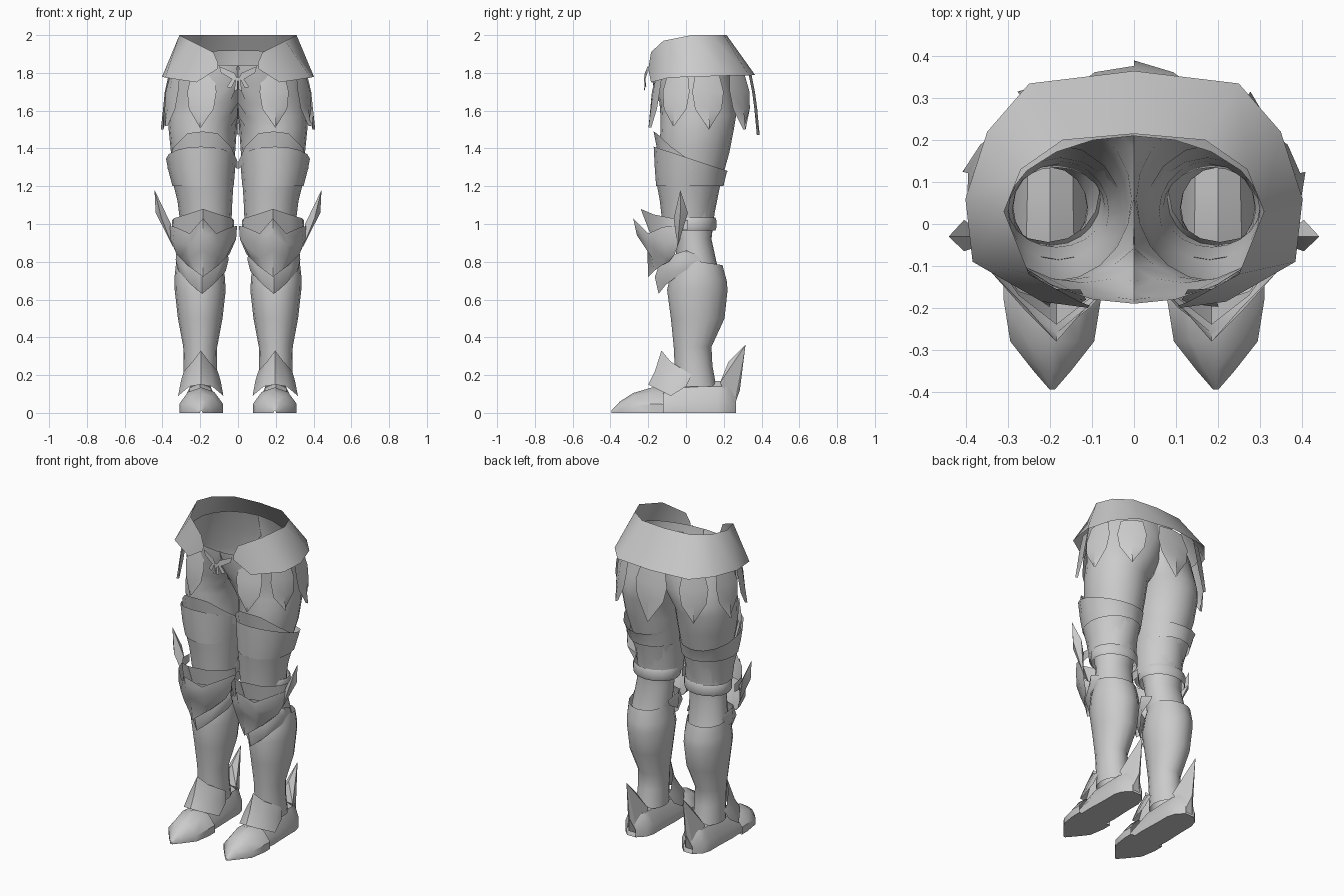
import bpy, bmesh, math
from mathutils import Vector

steel = bpy.data.materials.new("grey_steel")
steel.diffuse_color = (0.6, 0.6, 0.6, 1)


def finish(name, bm, angle=40):
    bmesh.ops.remove_doubles(bm, verts=bm.verts, dist=0.0005)
    bmesh.ops.recalc_face_normals(bm, faces=bm.faces)
    me = bpy.data.meshes.new(name)
    bm.to_mesh(me)
    bm.free()
    me.materials.append(steel)
    me.shade_smooth()
    me.set_sharp_from_angle(angle=math.radians(angle))
    ob = bpy.data.objects.new(name, me)
    bpy.context.collection.objects.link(ob)
    return ob


def skin(bm, rows, closed=False):
    """Bridge rows of points with quads."""
    vs = [[bm.verts.new(p) for p in r] for r in rows]
    n = len(rows[0])
    for a, b in zip(vs, vs[1:]):
        for i in range(n if closed else n - 1):
            j = (i + 1) % n
            quad = (a[i], a[j], b[j], b[i])
            if all(abs(v.co.x) < 1e-5 for v in quad):
                continue                      # skip the inner seam
            bm.faces.new(quad)


def flip(rows, s):
    return [[(s * x, y, z) for x, y, z in r] for r in rows]


def loft(name, rings, n=16):
    """Mirrored tube pair. ring = z, cx, cy, rx, ry, slope along y"""
    rows = []
    for z, cx, cy, rx, ry, slope in rings:
        row = []
        for i in range(n):
            a = 2 * math.pi * i / n
            dy = ry * math.sin(a)
            row.append((max(0, cx + rx * math.cos(a)), cy + dy, z + slope * dy))
        rows.append(row)
    for s, side in ((1, "left"), (-1, "right")):
        bm = bmesh.new()
        skin(bm, flip(rows, s), True)
        finish(f"{side}_{name}", bm)


def plate(name, cx, rows, angle=35):
    """Mirrored pair of plates; each row runs from the ridge outwards."""
    full = [[(cx - x, y, z) for x, y, z in r[:0:-1]] + [(cx + x, y, z) for x, y, z in r]
            for r in rows]
    for s, side in ((1, "left"), (-1, "right")):
        bm = bmesh.new()
        skin(bm, flip(full, s))
        finish(f"{side}_{name}", bm, angle)


def spike(name, pts):
    for s, side in ((1, "left"), (-1, "right")):
        bm = bmesh.new()
        for x, y, z in pts:
            bm.verts.new((s * x, y, z))
        bmesh.ops.convex_hull(bm, input=bm.verts)
        finish(f"{side}_{name}", bm, 30)


# trousers: open waist flowing into two legs
loft("trouser", [
    (1.88, 0, .01, .315, .2, .2), (1.76, .04, .035, .31, .21, .1),
    (1.64, .12, .06, .24, .2, 0), (1.57, .165, .065, .2, .2, 0),
    (1.51, .187, .06, .181, .195, 0), (1.38, .185, .045, .17, .185, 0),
    (1.2, .17, .025, .14, .155, 0), (1.05, .18, .03, .12, .12, 0),
    (.92, .185, .04, .115, .095, 0), (.76, .2, .06, .12, .11, 0)], 20)

# thigh armour
loft("thigh_band", [(1.345, .196, .025, .185, .196, -.33),
                    (1.28, .192, .025, .176, .19, -.05),
                    (1.2, .185, .02, .162, .178, 0)])
loft("thigh_guard", [(1.24, .186, .015, .164, .175, 0),
                     (1.12, .175, .01, .145, .148, 0),
                     (1.0, .17, .01, .135, .135, 0)])
plate("thigh_collar", .188, [
    [(0, -.172, 1.49), (.08, -.155, 1.48), (.15, -.08, 1.41), (.186, .03, 1.33)],
    [(0, -.15, 1.38), (.08, -.135, 1.37), (.15, -.07, 1.33), (.184, .03, 1.29)]])

# knee armour
loft("knee_band", [(1.035, .18, .035, .14, .12, 0), (1.02, .18, .035, .146, .126, 0),
                   (.98, .18, .035, .146, .126, 0), (.965, .18, .035, .14, .12, 0)])
plate("knee_rim", .185, [
    [(0, -.24, 1.08), (.09, -.17, 1.05), (.155, -.07, 1.03), (.165, .01, 1.02)],
    [(0, -.19, .95), (.09, -.16, .95), (.16, -.07, .96), (.165, .01, .97)]])
plate("knee_guard", .185, [
    [(0, -.28, 1.03), (.07, -.2, .95), (.15, -.12, .985), (.18, -.02, .99)],
    [(0, -.26, .94), (.08, -.2, .89), (.16, -.11, .9), (.175, -.03, .92)],
    [(0, -.205, .86), (.07, -.18, .82), (.12, -.11, .82), (.14, -.06, .84)],
    [(0, -.2, .72), (.04, -.17, .75), (.08, -.13, .78), (.1, -.09, .8)]])
plate("knee_lower_plate", .19, [
    [(0, -.13, .82), (.08, -.09, .83), (.135, 0, .86), (.12, .08, .83)],
    [(0, -.165, .72), (.09, -.11, .76), (.14, 0, .81), (.125, .08, .81)],
    [(0, -.145, .63), (.06, -.105, .68), (.125, -.01, .75), (.13, .08, .8)]])
spike("knee_fin", [(.442, -.03, 1.18), (.436, -.03, 1.06), (.405, -.065, 1.03),
                   (.355, -.03, 1.0), (.405, .01, 1.06), (.345, -.045, .88)])

# shin armour
loft("greave", [(.8, .205, .075, .122, .118, -.15), (.72, .203, .068, .133, .148, -.15),
                (.65, .2, .06, .135, .16, 0), (.5, .2, .062, .118, .142, 0),
                (.35, .2, .035, .09, .1, 0), (.25, .2, .04, .088, .1, 0),
                (.14, .2, .05, .09, .11, 0)])

# boots
def foot_row(y, top, w):
    return [(0, y, top), (w * .6, y, top * .82), (w, y, top * .35), (w, y, 0), (0, y, 0)]


plate("boot", .2, [foot_row(*r) for r in (
    (-.17, .1, .09), (-.05, .16, .095), (.08, .17, .09),
    (.17, .17, .09), (.22, .17, .075), (.265, .12, .03))])
plate("toe_cap", .195, [foot_row(*r) for r in (
    (-.395, .012, .006), (-.35, .06, .045), (-.28, .105, .1),
    (-.18, .135, .116), (-.12, .13, .116))])
plate("ankle_guard", .197, [
    [(0, -.13, .33), (.045, -.08, .27), (.09, 0, .22), (.09, .03, .2)],
    [(0, -.165, .22), (.06, -.13, .2), (.105, -.04, .17), (.1, .02, .18)],
    [(0, -.2, .15), (.06, -.18, .14), (.12, -.08, .09), (.11, 0, .14)]])
spike("heel_spur", [(.2, .315, .36), (.2, .225, .27), (.14, .18, .16), (.26, .18, .16),
                    (.2, .285, .12), (.17, .25, .02), (.23, .25, .02)])

# flared belt, open at the front
top = [(.105, -.195, 1.85), (.13, -.185, 1.91), (.25, -.12, 1.97), (.31, .03, 2),
       (.27, .13, 2), (.17, .2, 2), (0, .215, 2)]
low = [(.11, -.2, 1.82), (.22, -.185, 1.75), (.385, -.09, 1.775), (.402, .06, 1.78),
       (.35, .22, 1.785), (.25, .335, 1.785), (0, .365, 1.79)]
bm = bmesh.new()
skin(bm, [r + [(-x, y, z) for x, y, z in r[-2::-1]] for r in (top, low)])
finish("belt", bm, 50)


# hanging hip plates below the belt
def hip_plate(name, x, y, facing, w, tip):
    a = math.radians(facing)
    out, side = Vector((math.cos(a), math.sin(a), 0)), Vector((-math.sin(a), math.cos(a), 0))
    rows = []
    for z, width, push in ((1.8, .75, 0), (1.7, 1, .02), (1.61, .85, .032), (tip, 0, .045)):
        c = Vector((x, y, z)) + out * push
        rows.append([c - side * w * width - out * .015, c, c + side * w * width - out * .015])
    bm = bmesh.new()
    skin(bm, rows)
    finish(name, bm, 25)


hip_plate("back_hip_plate", 0, .345, 90, .11, 1.47)
for s, label in ((1, "left"), (-1, "right")):
    for part, x, y, facing, w, tip in (
            ("front", .19, -.155, -75, .08, 1.51), ("front_side", .345, -.05, -25, .078, 1.52),
            ("side", .365, .115, 12, .085, 1.5), ("rear", .25, .28, 52, .085, 1.5)):
        hip_plate(f"{label}_{part}_hip_plate", s * x, y,
                  facing if s > 0 else 180 - facing, w, tip)

# winged buckle made of flat feathers
bm = bmesh.new()
feathers = [[(0, 1.765), (.02, 1.8), (.1, 1.835), (.09, 1.8), (.03, 1.765)],
            [(.008, 1.775), (.03, 1.77), (.06, 1.725), (.035, 1.72)],
            [(0, 1.78), (.012, 1.77), (.02, 1.705), (.004, 1.71)]]
for s in (1, -1):
    for f in feathers:
        bm.faces.new([bm.verts.new((s * x, -.222 + abs(x) * .2, z)) for x, z in f])
finish("buckle", bm)
